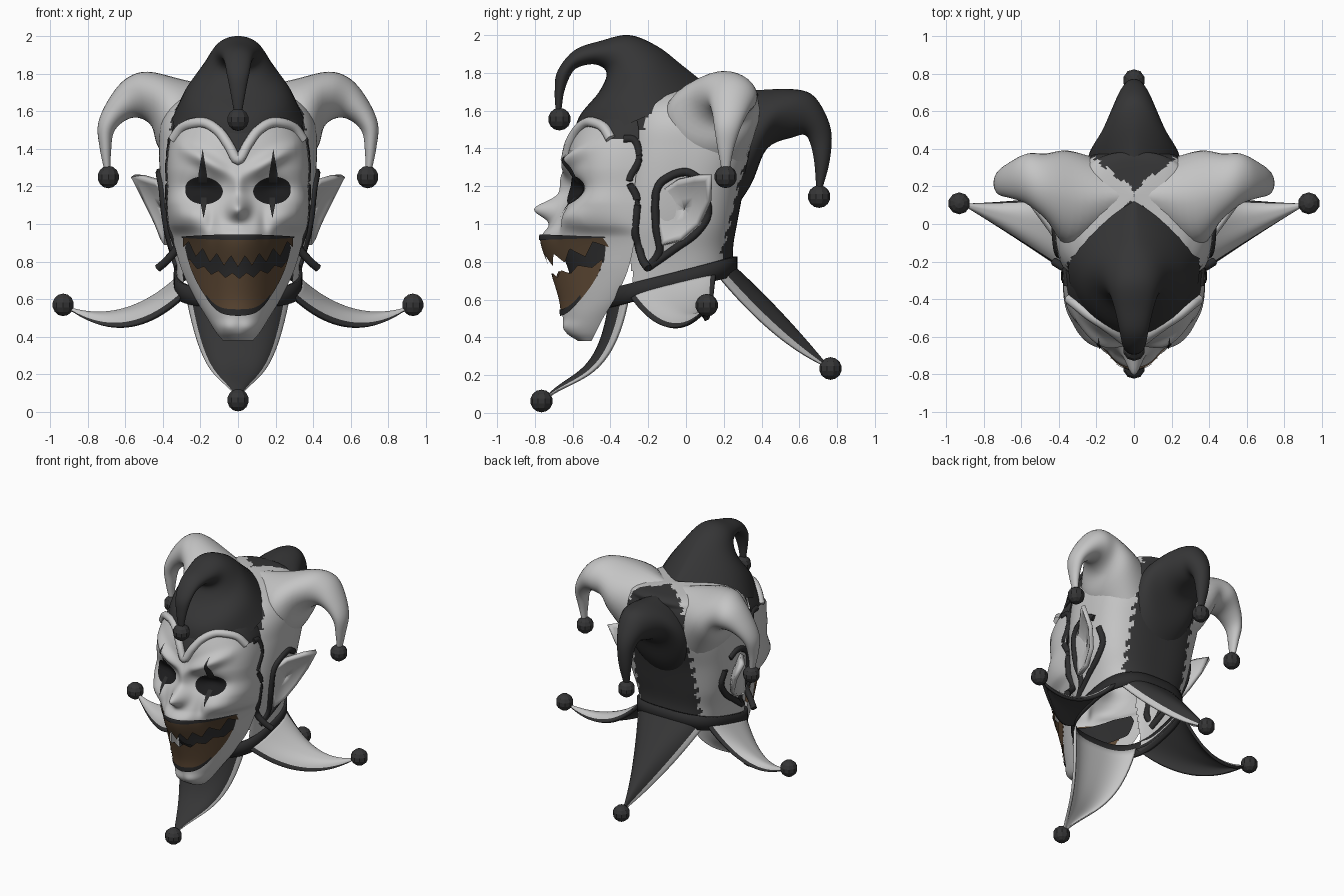
import bpy, bmesh, math
from mathutils import Vector

if "Cube" in bpy.data.objects:
    bpy.data.objects.remove(bpy.data.objects["Cube"])

def mat(name, *c):
    m = bpy.data.materials.new(name)
    m.diffuse_color = (*c, 1)
    m.use_nodes = True
    m.node_tree.nodes["Principled BSDF"].inputs["Base Color"].default_value = m.diffuse_color
    return m

WHITE = mat("pale grey", .56, .56, .56)
DARK = mat("charcoal", .036, .036, .037)
TRIM = mat("dark trim", .026, .026, .027)
BLACK = mat("black", .012, .012, .013)
UPPER = mat("dark brown", .085, .052, .028)
LOWER = mat("brown", .115, .068, .036)

def sp(keys, t):
    """Smooth interpolation through rows of (parameter, values...)."""
    t = min(max(t, keys[0][0]), keys[-1][0])
    i = max(j for j in range(len(keys) - 1) if keys[j][0] <= t)
    a, b = keys[i], keys[i + 1]
    p, n = keys[max(i - 1, 0)], keys[min(i + 2, len(keys) - 1)]
    h = b[0] - a[0]
    u = (t - a[0]) / h
    out = []
    for k in range(1, len(a)):
        ma = (b[k] - p[k]) / (b[0] - p[0]) * h
        mb = (n[k] - a[k]) / (n[0] - a[0]) * h
        out.append((2*u**3 - 3*u*u + 1)*a[k] + (u**3 - 2*u*u + u)*ma + (3*u*u - 2*u**3)*b[k] + (u**3 - u*u)*mb)
    return out

def build(name, rows, mats, closed=False, cap=False, rule=None, face_dir=None, thick=0, angle=50):
    """Skin a grid of points; rule(centre, column, row) picks the material, or -1 for an opening."""
    bm = bmesh.new()
    g = [[bm.verts.new(p) for p in r] for r in rows]
    n = len(rows[0])
    for i in range(len(g) - 1):
        for j in range(n if closed else n - 1):
            k = (j + 1) % n
            q = (g[i][j], g[i][k], g[i + 1][k], g[i + 1][j])
            m = rule(sum((v.co for v in q), Vector()) / 4, j, i) if rule else 0
            if m >= 0:
                bm.faces.new(q).material_index = m
    if cap:
        bm.faces.new(g[0])
        bm.faces.new(g[-1])
    bmesh.ops.delete(bm, geom=[v for v in bm.verts if not v.link_faces], context='VERTS')
    bmesh.ops.recalc_face_normals(bm, faces=bm.faces)
    bm.normal_update()
    if face_dir and sum(f.normal.dot(Vector(face_dir)) * f.calc_area() for f in bm.faces) < 0:
        bmesh.ops.reverse_faces(bm, faces=bm.faces)
    me = bpy.data.meshes.new(name)
    bm.to_mesh(me)
    bm.free()
    for m in mats:
        me.materials.append(m)
    me.shade_smooth()
    me.set_sharp_from_angle(angle=math.radians(angle))
    ob = bpy.data.objects.new(name, me)
    bpy.context.collection.objects.link(ob)
    if thick:
        s = ob.modifiers.new("thickness", 'SOLIDIFY')
        s.thickness = thick
        s.material_offset = s.material_offset_rim = len(mats) - 1

def tube(name, pts, r, m):
    keys = [(i, *p) for i, p in enumerate(pts)]
    n = (len(pts) - 1) * 5
    c = [Vector(sp(keys, i / 5)) for i in range(n + 1)]
    rows = []
    for i in range(n + 1):
        q = (c[min(i + 1, n)] - c[max(i - 1, 0)]).to_track_quat('Z', 'Y')
        rows.append([c[i] + q @ Vector((r*math.cos(a*math.pi/4), r*math.sin(a*math.pi/4), 0)) for a in range(8)])
    build(name, rows, [m], True, True)

def bell(name, p, r=.06):
    bpy.ops.mesh.primitive_uv_sphere_add(segments=10, ring_count=7, radius=r, location=p)
    o = bpy.context.object
    o.name = name
    o.data.materials.append(DARK)

def horn(name, st, place, m, pinch=0):
    """Stations: top (a, z), bottom (a, z), half-width, sideways shift; pinch sharpens the root's ridge."""
    keys = [(i, *s) for i, s in enumerate(st)]
    rows = []
    for i in range((len(st) - 1) * 5 + 1):
        ta, tz, ba, bz, w, sh = sp(keys, i / 5)
        e = pinch*max(0, 1 - i/12)
        row = []
        for k in range(32):
            c, s = math.cos(k*math.tau/32), math.sin(k*math.tau/32)
            b = sh + w*s*(abs(s)**e if c > 0 else 1)
            row.append(place((ta+ba)/2 + (ta-ba)/2*c, b, (tz+bz)/2 + (tz-bz)/2*c))
        rows.append(row)
    build(name, rows, [m], True, True)

# ---- hood, open behind the face: (z, half-width, front y, back y, slope)
HOOD = [(.72, .32, -.40, .25, .25), (.85, .345, -.39, .25, .12), (1, .385, -.39, .27, 0), (1.2, .41, -.38, .31, 0),
        (1.4, .42, -.36, .37, 0), (1.55, .405, -.33, .39, 0), (1.65, .33, -.28, .38, 0), (1.71, .2, -.15, .35, 0), (1.73, .003, .15, .156, 0)]
N = 2.8
def oval(W, yf, yb, a):
    c, s = math.cos(a), math.sin(a)
    e = 2 / N
    return W*math.copysign(abs(c)**e, c), (yf+yb)/2 + (yb-yf)/2*math.copysign(abs(s)**e, s)

def hood_rule(c, j, i):
    if c.z < 1.4 and c.y < -.2 and abs(c.x) < .29:
        return -1
    jag = .012 if math.sin(c.z*75 + c.x*60) > 0 else -.012
    front = c.z > 1.5 and c.y < .13 - .95*abs(c.x) + jag
    back = c.y > 0 and abs(c.x) + jag < (.25 if c.z < 1.62 else min(.25, 1.25*(c.y - .18)))
    return 1 if front or back else 0

rows = []
for i in range(101):
    z = .72 + 1.01*math.sin(i/100*math.pi/2)
    W, yf, yb, sl = sp(HOOD, z)
    rows.append([(x, y, z + sl*y) for x, y in (oval(W, yf, yb, k*math.tau/120) for k in range(120))])
build("hood", rows, [WHITE, DARK], True, rule=hood_rule, face_dir=(0, 0, 1))

# ---- hat horns and bells
horn("front_hat_horn", [(.13, 1.72, -.60, 1.40, .35, 0), (-.02, 1.84, -.57, 1.56, .28, 0), (-.15, 1.94, -.46, 1.70, .19, 0),
     (-.3, 2, -.42, 1.80, .135, 0), (-.45, 1.97, -.48, 1.845, .10, 0), (-.59, 1.92, -.57, 1.83, .075, 0),
     (-.68, 1.81, -.61, 1.79, .06, 0), (-.695, 1.7, -.645, 1.7, .04, 0), (-.69, 1.6, -.66, 1.6, .022, 0)],
     lambda a, b, z: (b, a, z), DARK, .8)
horn("back_hat_horn", [(.22, 1.70, .2, 1.0, .25, 0), (.40, 1.71, .34, 1.2, .24, 0), (.55, 1.715, .43, 1.40, .17, 0),
     (.66, 1.69, .57, 1.46, .115, 0), (.73, 1.6, .63, 1.47, .085, 0), (.77, 1.48, .66, 1.42, .06, 0),
     (.76, 1.33, .68, 1.32, .045, 0), (.72, 1.18, .69, 1.18, .02, 0)], lambda a, b, z: (b, a, z), DARK, .6)
bell("front_hat_bell", (0, -.67, 1.555))
bell("back_hat_bell", (0, .705, 1.145))
for s, n in ((1, "right"), (-1, "left")):
    horn(n + "_hat_horn", [(.06, 1.72, .28, 1.2, .19, .15), (.28, 1.765, .42, 1.40, .25, .14), (.48, 1.81, .46, 1.52, .175, .20),
         (.6, 1.77, .53, 1.565, .135, .24), (.69, 1.66, .6, 1.55, .10, .235), (.745, 1.53, .66, 1.49, .07, .22),
         (.735, 1.4, .675, 1.39, .042, .21), (.71, 1.28, .68, 1.28, .02, .21)], lambda a, b, z: (s*a, b, z), WHITE, .3)
    bell(n + "_hat_bell", (s*.69, .21, 1.25))

# ---- face: (z, half-width, front y, back y, pointedness)
FACE = [(.38, .08, -.57, -.50, 1), (.42, .115, -.625, -.48, 1), (.5, .165, -.65, -.44, 1.1), (.6, .225, -.665, -.38, 1.4),
        (.75, .297, -.71, -.31, 1.8), (.93, .35, -.765, -.27, 1.85), (1.0, .37, -.71, -.27, 1.0), (1.1, .378, -.65, -.27, .6),
        (1.2, .375, -.625, -.27, .65), (1.3, .378, -.63, -.26, .65), (1.4, .37, -.62, -.25, .7), (1.5, .35, -.58, -.25, .85),
        (1.6, .30, -.52, -.27, 1), (1.68, .2, -.44, -.28, 1), (1.74, .08, -.36, -.3, 1)]
PEAK = [(0, 1.34), (.05, 1.42), (.1, 1.49), (.17, 1.535), (.24, 1.535), (.3, 1.51), (.345, 1.45)]
LIP = [(0, .53), (.1, .545), (.17, .61), (.25, .76), (.295, .925)]
def lip(x):
    return sp(LIP, abs(x))[0]

def face_y(x, z):
    W, yf, yb, p = sp(FACE, z)
    q = max(0, 1 - (x/W)**2)
    ax = abs(x)
    def g(cx, cz, sx, sz):
        return math.exp(-((ax - cx)/sx)**2 - ((z - cz)/sz)**2)
    bump = (.14*g(0, 1.08, .055, .055) + .04*g(0, 1.2, .045, .08) + .05*g(.17, 1.25 + .5*ax, .13, .045)
            - .055*g(.18, 1.18, .09, .055) + .03*g(.26, 1.04, .09, .06) + .02*g(.06, .45, .06, .04)
            - .02*g(.14, 1.0, .03, .08))
    return yb + (yf - yb)*q**(p/2) - bump*min(1, q*3)

def face_rule(c, j, i):
    if abs(c.x) < .285 and lip(c.x) + .01 < c.z < .92:
        return -1
    return 1 if c.z > sp(PEAK, abs(c.x))[0] else 0

rows = []
for i in range(151):
    z = .38 + 1.36*i/150
    W = sp(FACE, z)[0]
    xs = [W*math.sin((k/70 - 1)*math.pi/2) for k in range(141)]
    rows.append([(x, face_y(x, z), z) for x in xs])
build("face", rows, [WHITE, DARK], rule=face_rule, face_dir=(0, -1, 0))

def patch(name, x0, x1, top, bot, m, off=.008, s=1):
    """Thin plate lying on the face between two height curves."""
    rows = []
    for r in range(9):
        row = []
        for k in range(97):
            x = x0 + (x1 - x0)*k/96
            z = bot(x) + (top(x) - bot(x))*r/8
            row.append((s*x, face_y(x, z) - off, z))
        rows.append(row)
    build(name, rows, [m], face_dir=(0, -1, 0))

# ---- mouth
def zig(x):
    return abs((x/.075 + .5) % 1 - .5)*2
def mid(x):
    return .775 + .1*(x/.3)**2
patch("upper_teeth", -.292, .292, lambda x: .93, lambda x: min(.925, mid(x) - .005 + .06*zig(x)), UPPER)
patch("lower_teeth", -.265, .265, lambda x: max(lip(x) + .003, mid(x) - .035 - .03*zig(x + .03)), lip, LOWER)
patch("inner_gums", -.28, .28, lambda x: min(.92, mid(x) + .09), lambda x: max(lip(x), mid(x) - .09), TRIM, -.09)
patch("upper_lip", -.30, .30, lambda x: .945 - .012*(x/.3)**2, lambda x: .915 + .012*(x/.3)**2, TRIM, .014)
patch("lower_lip", -.17, .17, lambda x: lip(x) + .015, lambda x: lip(x) - .02*(1 - (x/.17)**2), TRIM, .014)

# ---- eyes with painted spikes, ears, hood trims
def trim_x(y, z):
    W, yf, yb, _ = sp(HOOD, z)
    q = max(0, 1 - abs((y - (yf+yb)/2)/((yb-yf)/2))**N)
    return max(W*q**(1/N), sp(FACE, z)[0]*.97)

EAR = [(-.13, .89), (-.15, 1.05), (-.14, 1.17), (-.05, 1.225), (.05, 1.245), (.12, 1.25), (.115, 1.12), (.06, 1.0), (-.03, .92)]
for s, n in ((1, "right"), (-1, "left")):
    bow = lambda x: math.sqrt(max(0, 1 - ((x - .18)/.1)**2))
    patch(n + "_eye", .08, .28, lambda x: 1.18 + .07*bow(x) + .1*(x - .18), lambda x: 1.175 - .07*bow(x), BLACK, s=s)
    patch(n + "_eye_spike", .165, .211, lambda x: 1.40 - 6*abs(x - .188), lambda x: 1.22, TRIM, .009, s)
    patch(n + "_eye_tear", .168, .198, lambda x: 1.14, lambda x: 1.03 + 5*abs(x - .183), TRIM, .009, s)
    rows = []
    for k in (.02, .35, .65, .85, 1):
        row = []
        for y, z in EAR:
            yy, zz = -.01 + (y + .01)*k, 1.08 + (z - 1.08)*k
            flare = .25 + .75*max(0, (zz - .89)/.36)**1.5
            row.append((s*(.395 + .7*(yy + .13)*flare - .03*(1 - k*k)), yy, zz))
        rows.append(row)
    build(n + "_ear", rows, [WHITE], True, face_dir=(s, -.5, 0), thick=.03)
    trims = {"face_trim": [(-.33, 1.45), (-.27, 1.44), (-.25, 1.34), (-.30, 1.23), (-.26, 1.13), (-.27, .97), (-.25, .88)],
             "ear_front_trim": [(-.2, .77), (-.14, .86), (-.16, 1.0), (-.155, 1.18), (-.09, 1.25), (0, 1.275), (.07, 1.24)],
             "ear_back_trim": [(.1, 1.16), (.115, 1.05), (.05, .95), (-.06, .87), (-.2, .77)]}
    for t, pts in trims.items():
        p3 = [(s*trim_x(y, z), y, z) for y, z in pts]
        if t == "face_trim":
            p3 += [(s*.375, -.23, .81), (s*.425, -.2, .765)]
        tube(f"{n}_{t}", p3, .022, TRIM)

# ---- pale rim of the hat along the brow
xs = [-.345, -.3, -.24, -.17, -.1, -.05, 0, .05, .1, .17, .24, .3, .345]
tube("brow_rim", [(x, face_y(x, sp(PEAK, abs(x))[0]) - .005, sp(PEAK, abs(x))[0]) for x in xs], .028, WHITE)

# ---- collar band and four collar points
def ring(a, grow=0):
    x, y = oval(.33 + grow, -.41 - grow, .26 + grow, a)
    return Vector((x, y, .71 + .25*y))

build("collar_band", [[ring(k*math.tau/64, .012) + Vector((0, 0, h)) for k in range(64)] for h in (-.05, 0, .05)],
      [TRIM], True, thick=.02)

def collar_point(name, a0, span, tip, sag, edge, power, reach, top, under):
    tip = Vector(tip)
    rows = []
    for i in range(25):
        u = i/24*.97
        row = []
        for k in range(33):
            t = k/16 - 1
            b, mid_b = ring(a0 + t*span), ring(a0)
            p = mid_b.lerp(tip, u**reach) + (b - mid_b)*(1 - u)**power
            p.z = mid_b.z + (tip.z - mid_b.z)*u + (b.z - mid_b.z)*(1 - u)**power
            p.z -= sag*6.75*u*(1 - u)**2 if reach > 1 else sag*4*u*(1 - u)
            p.z -= edge*t*t*4*u*(1 - u)
            row.append(p)
        rows.append(row)
    out = Vector((math.cos(a0), math.sin(a0), 1))
    build(name, rows, [top, under], rule=lambda c, j, i: 1 if j < 3 or j > 28 else 0, face_dir=out, thick=.02)
    bell(name + "_bell", tip)

collar_point("front_collar_point", -math.pi/2, .92, (0, -.765, .063), .12, .03, 1.0, 1.3, DARK, WHITE)
collar_point("back_collar_point", math.pi/2, .92, (0, .765, .235), -.02, .09, 1.25, 1, DARK, WHITE)
collar_point("right_collar_point", 0, .65, (.93, .11, .57), .09, .06, 1.1, 1, WHITE, DARK)
collar_point("left_collar_point", math.pi, .65, (-.93, .11, .57), .09, .06, 1.1, 1, WHITE, DARK)
